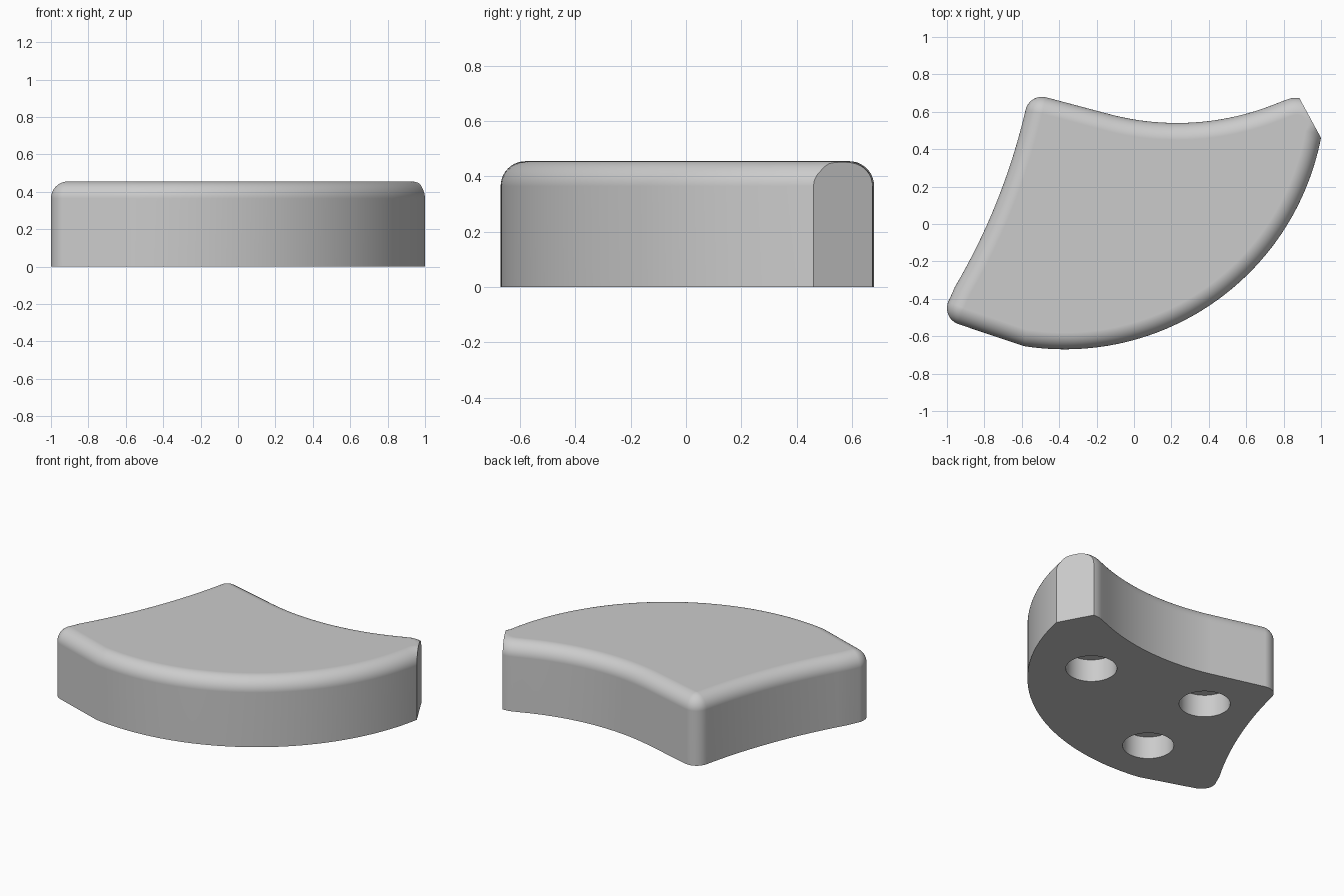
import bpy
import bmesh
from math import radians, sin, cos, pi
from mathutils import Vector

cube = bpy.data.objects.get("Cube")
if cube:
    bpy.data.objects.remove(cube, do_unlink=True)

HEIGHT = 0.455
FILLET = 0.09

grey = bpy.data.materials.new("plain_grey")
grey.use_nodes = True
grey.diffuse_color = (0.6, 0.6, 0.6, 1)
grey.node_tree.nodes["Principled BSDF"].inputs["Base Color"].default_value = grey.diffuse_color


def arc(center, radius, start, end, steps, side=1):
    """Points of the flat top's outline, each with its outward direction."""
    result = []
    for i in range(steps + 1):
        a = radians(start + (end - start) * i / steps)
        direction = Vector((cos(a), sin(a), 0))
        result.append((Vector((*center, 0)) + direction * radius, direction * side))
    return result


# Outline, counterclockwise: convex front, corners, and two concave sides
outline = (
    arc((-0.37, 0.725), 1.395 - FILLET, -99, -10, 48)
    + arc((0.87, 0.525), 0.06, -5, 112, 16)
    + arc((0.23, 1.95), 1.41 + FILLET, 292, 256, 20, -1)
    + arc((-0.492, 0.59), 0, 76, 167, 12)
    + arc((-3.844, 1.364), 3.35 + FILLET, -13.5, -30.5, 16, -1)
    + arc((-0.91, -0.45), 0, 149, 251, 12)
)

# Block body: straight wall, then rounded top edge
levels = [(FILLET, 0)]
for i in range(11):
    t = i / 10 * pi / 2
    levels.append((FILLET * cos(t), HEIGHT - FILLET + FILLET * sin(t)))

bm = bmesh.new()
rings = [[bm.verts.new(p + n * out + Vector((0, 0, z))) for p, n in outline]
         for out, z in levels]
count = len(outline)
for low, high in zip(rings, rings[1:]):
    for i in range(count):
        j = (i + 1) % count
        bm.faces.new((low[i], low[j], high[j], high[i]))
bmesh.ops.remove_doubles(bm, verts=bm.verts, dist=0.0002)

# Slanted end cut, then close the cut, the top and the underside
bmesh.ops.bisect_plane(bm, geom=bm.verts[:] + bm.edges[:] + bm.faces[:],
                       plane_co=(1, 0.46, 0), plane_no=(0.212, 0.115, 0),
                       clear_outer=True)


def at_height(z):
    return [e for e in bm.edges if e.is_boundary
            and all(abs(v.co.z - z) < 0.0005 for v in e.verts)]


def close(edges):
    """Cap an open chain of edges with one flat face."""
    ends = [v for v in {v for e in edges for v in e.verts}
            if sum(e in edges for e in v.link_edges) == 1]
    if len(ends) == 2:
        edges.append(bm.edges.new(ends))
    bmesh.ops.contextual_create(bm, geom=edges)


close(at_height(0))
close(at_height(HEIGHT))
close([e for e in bm.edges if e.is_boundary])
bmesh.ops.recalc_face_normals(bm, faces=bm.faces)

mesh = bpy.data.meshes.new("curved_block")
bm.to_mesh(mesh)
bm.free()
block = bpy.data.objects.new("curved_block", mesh)
bpy.context.collection.objects.link(block)
mesh.materials.append(grey)

# Three blind round holes in the underside
for x, y in ((0.478, 0.168), (-0.323, 0.281), (-0.386, -0.326)):
    bpy.ops.mesh.primitive_cylinder_add(vertices=48, radius=0.155, depth=0.3,
                                        location=(x, y, 0))
    cutter = bpy.context.object
    cutter.name = "hole_cutter"
    cutter.hide_render = True
    cutter.data.materials.append(grey)
    cut = block.modifiers.new("hole", "BOOLEAN")
    cut.operation = "DIFFERENCE"
    cut.solver = "EXACT"
    cut.object = cutter
    bpy.ops.object.select_all(action="DESELECT")
    block.select_set(True)
    bpy.context.view_layer.objects.active = block
    bpy.ops.object.modifier_apply(modifier=cut.name)
    bpy.data.objects.remove(cutter, do_unlink=True)

# Smooth rounded surfaces with crisp rims and flat faces
bpy.ops.object.shade_smooth_by_angle(angle=radians(30))
weighted = block.modifiers.new("flat_faces", "WEIGHTED_NORMAL")
weighted.keep_sharp = True
